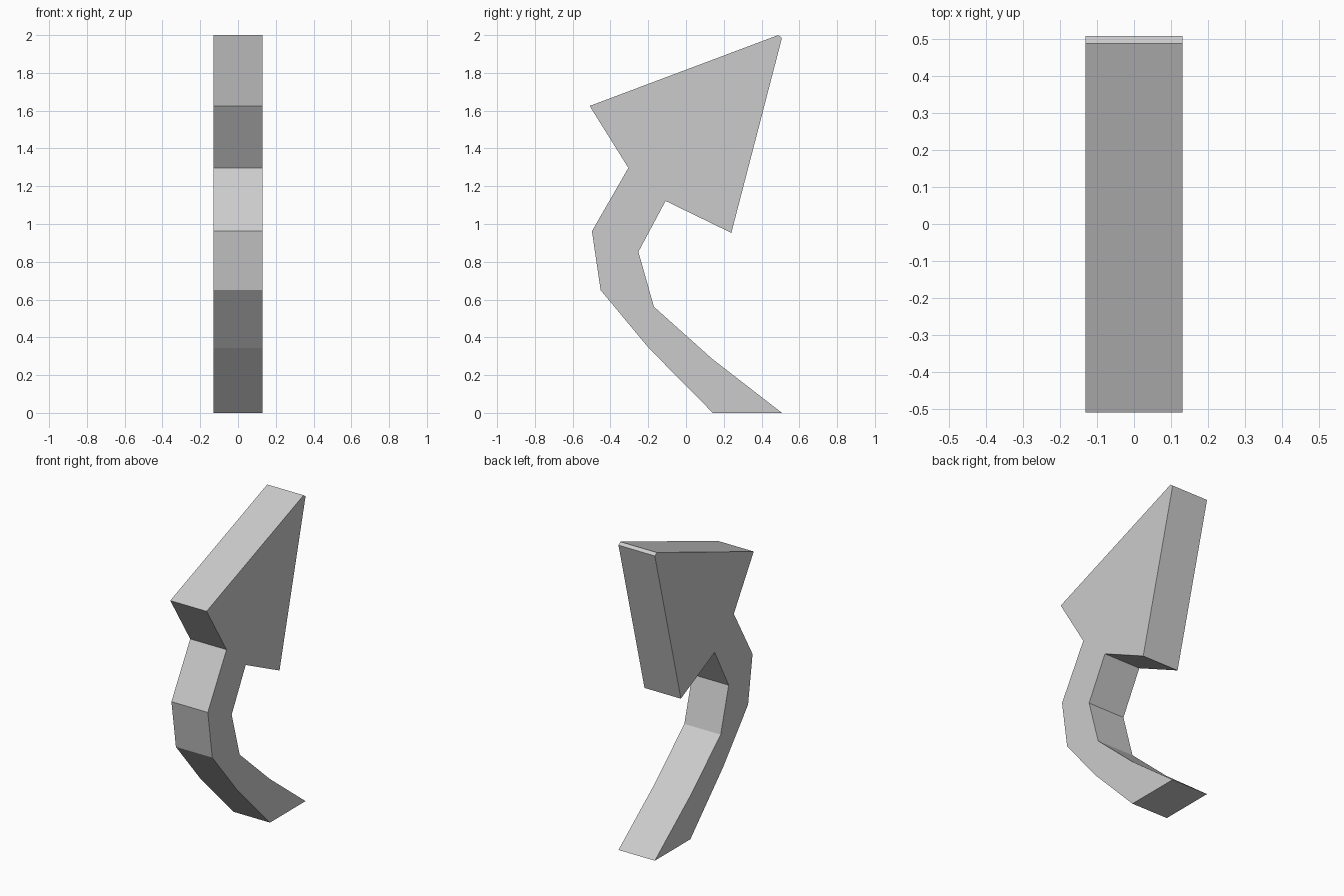
import bpy, bmesh

if "Cube" in bpy.data.objects:
    bpy.data.objects.remove(bpy.data.objects["Cube"])

HALF_WIDTH = 0.131

# Side outline (y, z): arrowhead, then down the inner curve and back up the outer curve
head_tip = [(-0.51, 1.625), (0.488, 2.0), (0.508, 1.985), (0.24, 0.953)]
inner_curve = [(-0.108, 1.122), (-0.252, 0.853), (-0.17, 0.562), (0.14, 0.285), (0.508, 0.0)]
outer_curve = [(0.142, 0.0), (-0.197, 0.343), (-0.452, 0.65), (-0.498, 0.962), (-0.305, 1.297)]
outline = head_tip + inner_curve + outer_curve

# Extrude the outline across the width
bm = bmesh.new()
face = bm.faces.new([bm.verts.new((-HALF_WIDTH, y, z)) for y, z in outline])
result = bmesh.ops.extrude_face_region(bm, geom=[face], use_keep_orig=True)
moved = [v for v in result["geom"] if isinstance(v, bmesh.types.BMVert)]
bmesh.ops.translate(bm, verts=moved, vec=(2 * HALF_WIDTH, 0, 0))
bmesh.ops.recalc_face_normals(bm, faces=bm.faces[:])

mesh = bpy.data.meshes.new("curved_arrow")
bm.to_mesh(mesh)
bm.free()
bpy.context.collection.objects.link(bpy.data.objects.new("curved_arrow", mesh))
